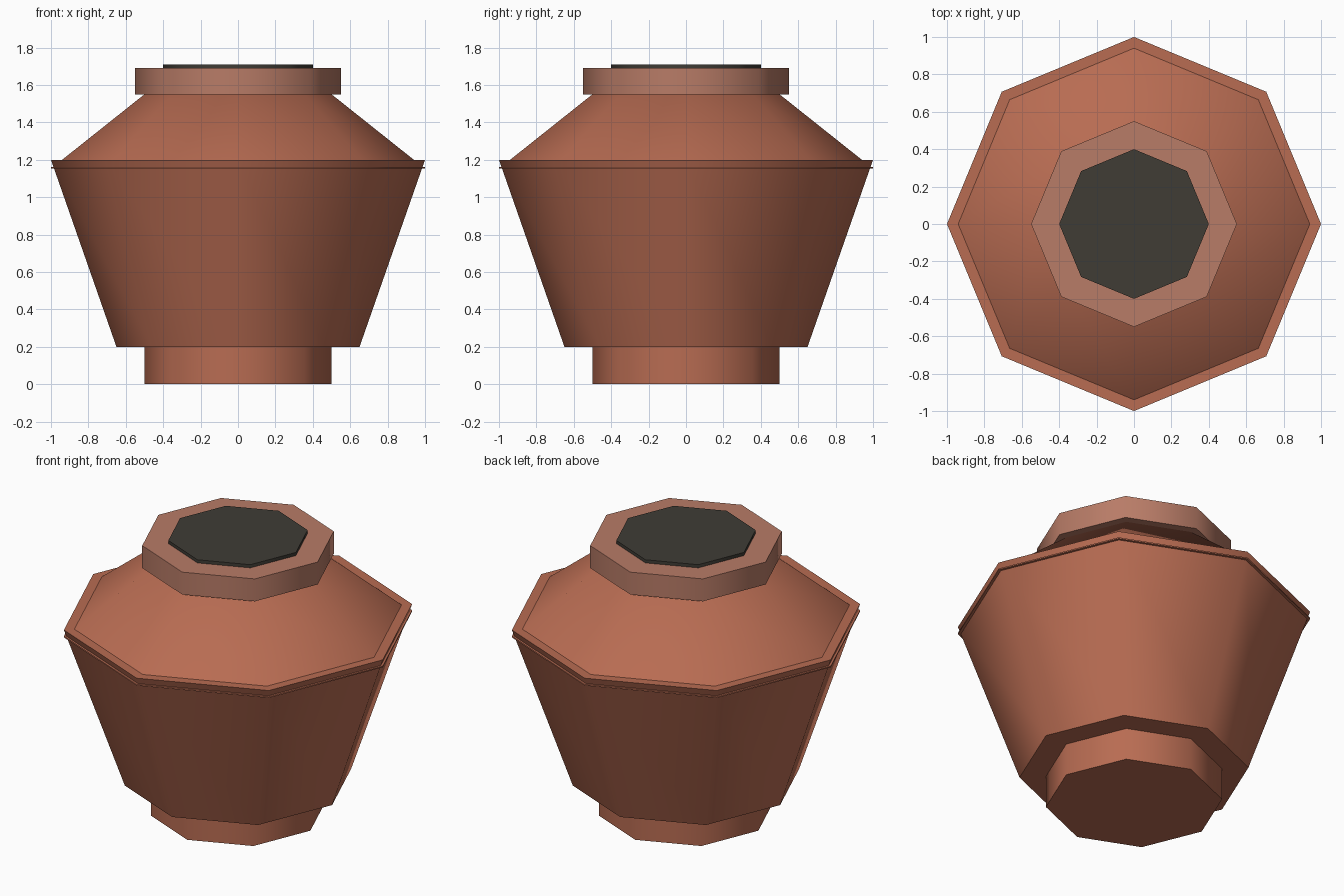
import bpy, math

if "Cube" in bpy.data.objects:
    bpy.data.objects.remove(bpy.data.objects["Cube"])

SIDES = 8


def material(name, rgb):
    m = bpy.data.materials.new(name)
    m.diffuse_color = (*rgb, 1)
    m.use_nodes = True
    m.node_tree.nodes["Principled BSDF"].inputs["Base Color"].default_value = m.diffuse_color
    return m


clay = material("clay", (0.48, 0.15, 0.085))
pale_clay = material("pale_clay", (0.48, 0.2, 0.135))
dark = material("dark_interior", (0.05, 0.045, 0.036))


def tier(name, r_bottom, r_top, z0, z1, mat):
    """Octagonal frustum with a corner on the x axis, smooth sides and sharp ends."""
    bpy.ops.mesh.primitive_cone_add(vertices=SIDES, radius1=r_bottom, radius2=r_top,
                                    depth=z1 - z0, location=(0, 0, (z0 + z1) / 2))
    ob = bpy.context.object
    ob.name = name
    ob.data.materials.append(mat)
    bpy.ops.object.shade_smooth_by_angle(angle=math.radians(48))
    return ob


# foot and body
tier("foot", 0.5, 0.5, 0, 0.2, clay)
tier("body", 0.65, 1.0, 0.2, 1.2, clay)
# thin raised band just under the body's upper edge
tier("band", 1.0, 1.0, 1.153, 1.161, clay)
# sloping shoulder, collar and dark mouth
tier("shoulder", 0.94, 0.5, 1.2, 1.55, clay)
tier("collar", 0.55, 0.55, 1.55, 1.69, pale_clay)
tier("mouth", 0.4, 0.4, 1.69, 1.71, dark)
